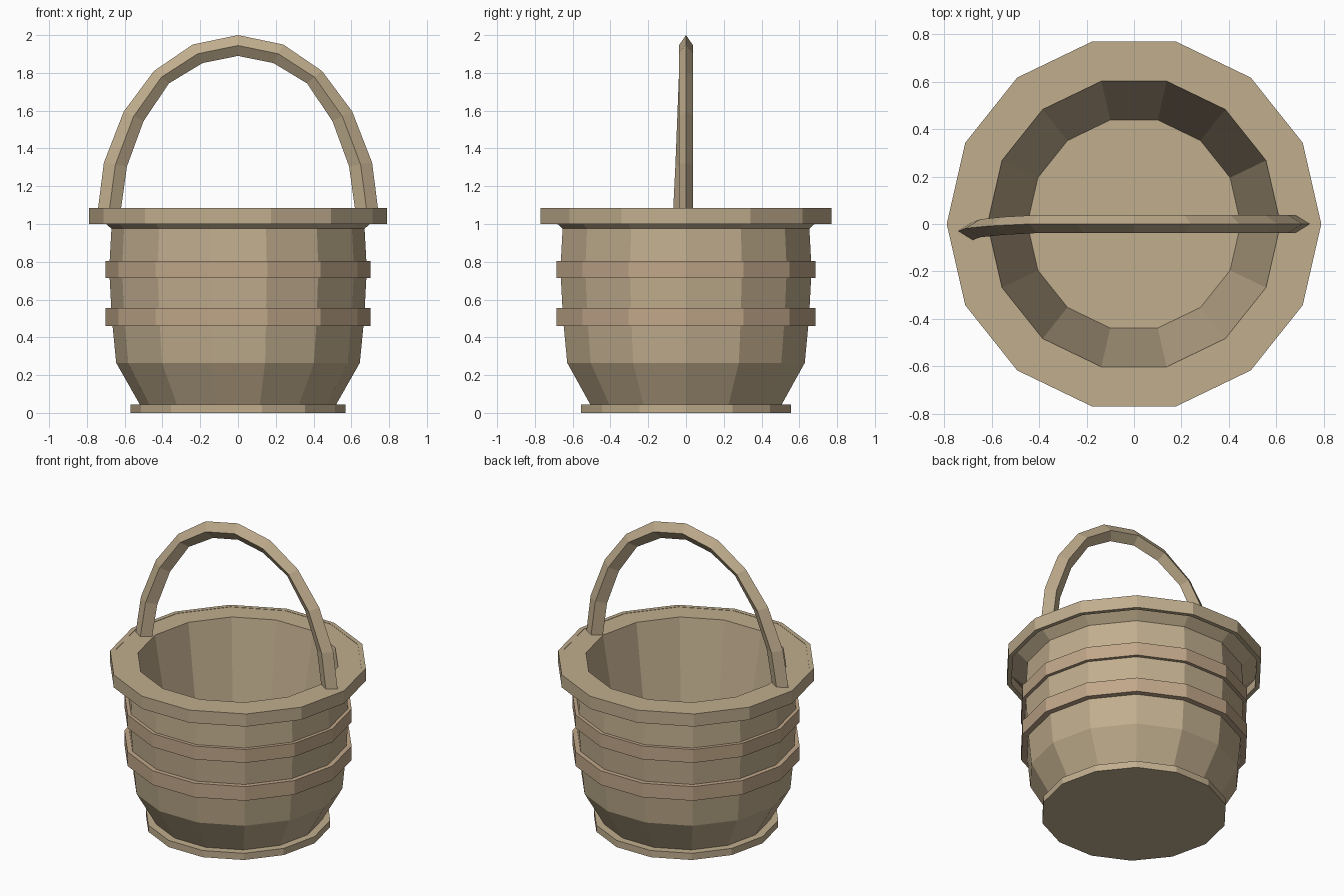
import bpy, bmesh, math
from mathutils import Vector

if "Cube" in bpy.data.objects:
    bpy.data.objects.remove(bpy.data.objects["Cube"])

SIDES = 14


def material(name, rgb):
    m = bpy.data.materials.new(name)
    m.diffuse_color = (*rgb, 1)
    m.use_nodes = True
    m.node_tree.nodes["Principled BSDF"].inputs["Base Color"].default_value = m.diffuse_color
    return m


TAN = material("tan_wicker", (0.53, 0.42, 0.27))
BAND = material("band_wicker", (0.53, 0.385, 0.25))


def finish(name, bm, mat):
    bmesh.ops.recalc_face_normals(bm, faces=bm.faces)
    me = bpy.data.meshes.new(name)
    bm.to_mesh(me)
    bm.free()
    me.materials.append(mat)
    ob = bpy.data.objects.new(name, me)
    bpy.context.collection.objects.link(ob)
    return ob


def skin(bm, rings, loop=False):
    """Bridge consecutive rings of vertices; close the ends unless looped."""
    n = len(rings[0])
    pairs = list(zip(rings, rings[1:] + rings[:1] if loop else rings[1:]))
    for a, b in pairs:
        for i in range(n):
            j = (i + 1) % n
            bm.faces.new((a[i], a[j], b[j], b[i]))
    if not loop:
        bm.faces.new(rings[0])
        bm.faces.new(rings[-1])


def lathe(name, profile, mat, loop=False):
    bm = bmesh.new()
    rings = []
    for r, z in profile:
        rings.append([bm.verts.new((r * math.cos(2 * math.pi * i / SIDES),
                                    r * math.sin(2 * math.pi * i / SIDES), z))
                      for i in range(SIDES)])
    skin(bm, rings, loop)
    return finish(name, bm, mat)


def hoop(name, r_in, r_out, z0, z1, mat):
    return lathe(name, [(r_in, z0), (r_out, z0), (r_out, z1), (r_in, z1)], mat, True)


# Basket body: outer wall, flare under the rim, inner wall and floor
lathe("basket_body", [(0.52, 0.02), (0.52, 0.045), (0.645, 0.265), (0.668, 0.5),
                      (0.682, 0.76), (0.67, 0.975), (0.765, 1.06), (0.765, 1.083),
                      (0.618, 1.083), (0.45, 0.1)], TAN)

# Rim skirt, two bands and the foot
hoop("rim", 0.762, 0.79, 1.0, 1.085, TAN)
hoop("lower_band", 0.655, 0.702, 0.46, 0.555, BAND)
hoop("upper_band", 0.66, 0.702, 0.715, 0.805, BAND)
lathe("foot", [(0.57, 0), (0.57, 0.045)], TAN)

# Handle: diamond section along an arch, left end leaning slightly forward
outer = [(0.742, 1.075), (0.71, 1.325), (0.605, 1.595), (0.445, 1.81), (0.24, 1.95), (0, 2.0)]
inner = [(0.62, 1.075), (0.588, 1.305), (0.5, 1.545), (0.365, 1.745), (0.187, 1.852), (0, 1.89)]
lean = [-0.03, -0.018, -0.008, 0, 0, 0]
stations = [(-o[0], o[1], -i[0], i[1], y) for o, i, y in zip(outer, inner, lean)]
stations += [(*o, *i, 0) for o, i in zip(outer[-2::-1], inner[-2::-1])]
bm = bmesh.new()
rings = []
for ox, oz, ix, iz, y in stations:
    a, b = Vector((ox, y, oz)), Vector((ix, y, iz))
    mid, side = (a + b) / 2, Vector((0, 0.038, 0))
    rings.append([bm.verts.new(p) for p in (a, mid + side, b, mid - side)])
skin(bm, rings)
finish("handle", bm, TAN)
